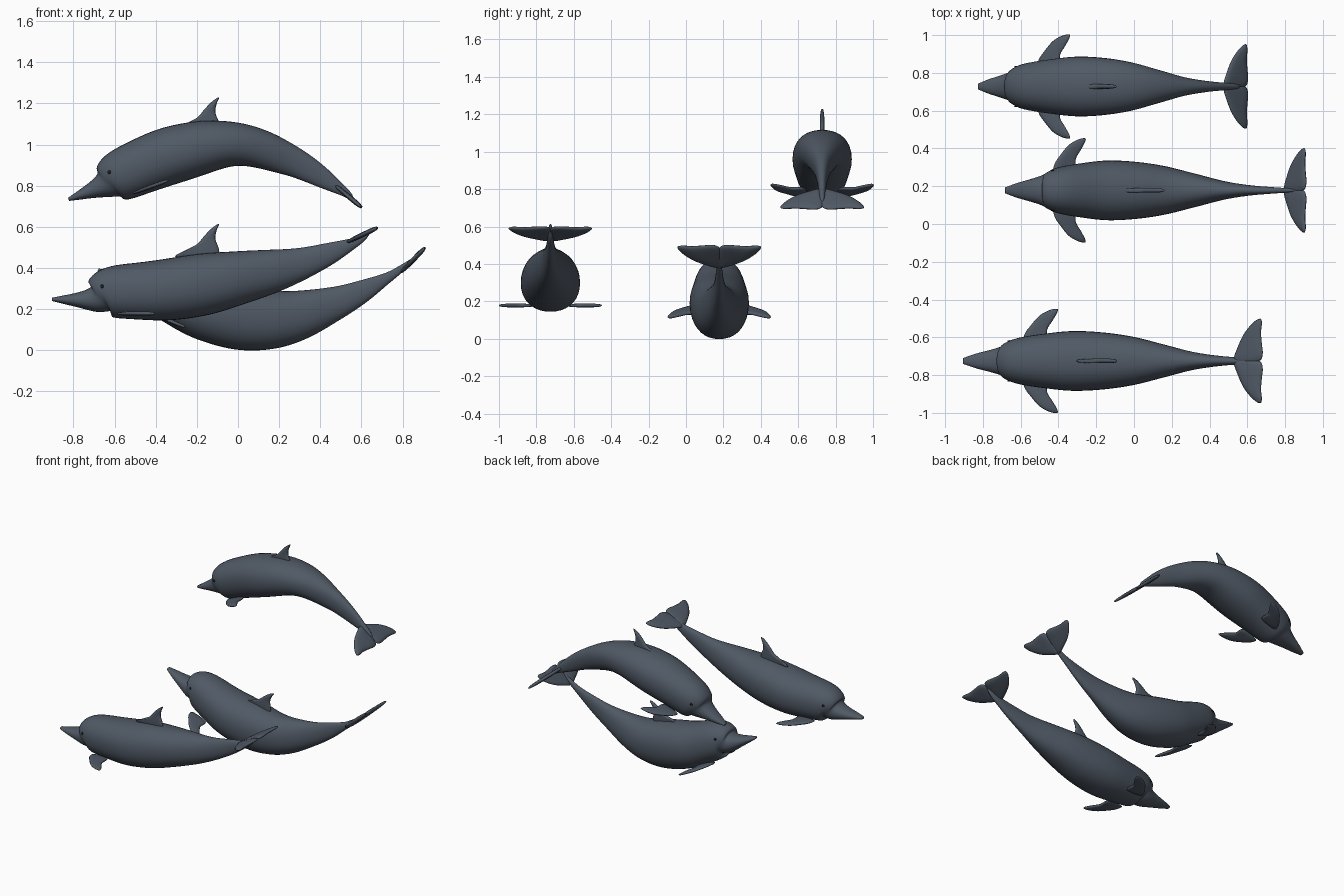
import bpy, bmesh, math
from mathutils import Vector, Matrix

if "Cube" in bpy.data.objects:
    bpy.data.objects.remove(bpy.data.objects["Cube"])

def material(name, rgb):
    m = bpy.data.materials.new(name)
    m.diffuse_color = (*rgb, 1)
    m.use_nodes = True
    m.node_tree.nodes["Principled BSDF"].inputs["Base Color"].default_value = m.diffuse_color
    return m

SKIN = material("slate_skin", (0.08, 0.10, 0.13))
EYE = material("dark_eye", (0.012, 0.013, 0.016))

def finish(bm, name, mat):
    bmesh.ops.recalc_face_normals(bm, faces=bm.faces)
    me = bpy.data.meshes.new(name)
    bm.to_mesh(me)
    bm.free()
    me.materials.append(mat)
    for p in me.polygons:
        p.use_smooth = True
    ob = bpy.data.objects.new(name, me)
    bpy.context.collection.objects.link(ob)
    return ob

def spline(pts, t, closed=False):
    """Catmull-Rom point at parameter t on a list of tuples."""
    n = len(pts)
    i = math.floor(t) if closed else max(0, min(int(t), n - 2))
    f = t - i
    get = lambda k: Vector(pts[k % n] if closed else pts[max(0, min(n - 1, k))])
    a, b, c, d = (get(i + k) for k in (-1, 0, 1, 2))
    return 0.5 * (2 * b + (c - a) * f + (2 * a - 5 * b + 4 * c - d) * f * f
                  + (3 * b - a - 3 * c + d) * f ** 3)

# Half height and half width at 15 even stations, snout to tail
GIRTH = ((.008, .016), (.028, .045), (.058, .073), (.092, .094), (.123, .12), (.138, .142),
         (.150, .158), (.150, .151), (.131, .127), (.108, .088), (.08, .05), (.054, .028),
         (.027, .018), (.015, .012), (.006, .006))

def body_point(spine, swell, cy, t, ang):
    """Skin point at station t; sections stand square to the spine."""
    c = spline(spine, t / 2)
    d = (spline(spine, t / 2 + .02) - spline(spine, t / 2 - .02)).normalized()
    h, w = spline(GIRTH, t)
    h *= 1 + swell * math.exp(-((t - 8) / 2) ** 2)
    cs, sn = (math.copysign(abs(k) ** .91, k) for k in (math.cos(ang), math.sin(ang)))
    return Vector((c.x - d.y * h * sn, cy + w * cs, c.y + d.x * h * sn))

def body(name, spine, swell, cy, ring=36, sub=6):
    bm = bmesh.new()
    count = (len(GIRTH) - 1) * sub
    rings = [[bm.verts.new(body_point(spine, swell, cy, i / sub, 2 * math.pi * k / ring))
              for k in range(ring)] for i in range(count + 1)]
    for a, b in zip(rings, rings[1:]):
        for k in range(ring):
            n = (k + 1) % ring
            bm.faces.new((a[k], a[n], b[n], b[k]))
    bm.faces.new(rings[0])
    bm.faces.new(rings[-1])
    return finish(bm, name, SKIN)

def blade(name, outline, thick, mat, mirror=False):
    """Thin lens-shaped fin from an outline in local xy; optionally mirrored in y."""
    bm = bmesh.new()
    sub = 4
    pts = [spline(outline, i / sub, True) for i in range(len(outline) * sub)]
    n = len(pts)
    mid = sum(pts, Vector((0, 0))) / n
    for sy in ((1, -1) if mirror else (1,)):
        def ring(scale, h):
            out = []
            for p in pts:
                q = mid + (p - mid) * scale
                out.append(bm.verts.new(mat @ Vector((q.x, sy * q.y, h))))
            return out
        edge = ring(1, 0)
        for side in (1, -1):
            prev = edge
            for sc, h in ((0.93, 0.55), (0.7, 0.85), (0.4, 1)):
                cur = ring(sc, side * h * thick / 2)
                for k in range(n):
                    m = (k + 1) % n
                    bm.faces.new((prev[k], prev[m], cur[m], cur[k]))
                prev = cur
            bm.faces.new(prev)
    return finish(bm, name, SKIN)

def place(y, x, z, pitch):
    return Matrix.Translation((x, y, z)) @ Matrix.Rotation(-math.radians(pitch), 4, 'Y')

# Fin outlines: half of the tail fluke, flipper, dorsal fin
FLUKE = ((0, -.012), (0, .02), (.015, .06), (.055, .14), (.108, .2), (.15, .224),
         (.163, .205), (.158, .15), (.163, .09), (.168, .04), (.152, .002), (.08, -.015))
FLIPPER = ((0, .09), (0, .14), (.035, .19), (.08, .24), (.13, .268), (.172, .276),
           (.175, .26), (.15, .215), (.12, .165), (.11, .09))
DORSAL = ((-.10, -.03), (-.06, .003), (0, .035), (.04, .08), (.075, .115), (.108, .135),
          (.097, .105), (.09, .06), (.108, .005), (.09, -.05))

def dolphin(name, cy, swell, spine, fluke, flipper, dorsal):
    """Bend one dolphin along a side-view spine; fins are given as x, z, pitch."""
    body(name + "_dolphin_body", spine, swell, cy)
    blade(name + "_dolphin_tail_fluke", FLUKE, .024, place(cy, *fluke), True)
    blade(name + "_dolphin_flippers", FLIPPER, .02, place(cy, *flipper), True)
    blade(name + "_dolphin_dorsal_fin", DORSAL, .024,
          place(cy, *dorsal) @ Matrix.Rotation(math.pi / 2, 4, 'X'))
    # Small eyes set into the head
    bm = bmesh.new()
    for ang in (.3, math.pi - .3):
        p = body_point(spine, swell, cy, 3.6, ang)
        bmesh.ops.create_uvsphere(bm, u_segments=12, v_segments=8, radius=.009,
                                  matrix=Matrix.Translation(p) @ Matrix.Diagonal((1, .5, 1, 1)))
    finish(bm, name + "_dolphin_eyes", EYE)

dolphin("leaping", .728, -.19,
        ((-.824, .733), (-.664, .797), (-.58, .846), (-.305, .953),
         (-.01, 1.001), (.26, .92), (.498, .782), (.56, .73)),
        (.475, .80, -40), (-.505, .765, 20), (-.2, 1.095, 0))
dolphin("gliding", -.725, 0,
        ((-.904, .247), (-.712, .247), (-.62, .281), (-.33, .296),
         (0, .351), (.3, .418), (.555, .517), (.64, .574)),
        (.53, .525, 25.5), (-.58, .178, 0), (-.2, .48, 0))
dolphin("rising", .178, .09,
        ((-.681, .39), (-.505, .313), (-.406, .308), (-.145, .198),
         (.17, .15), (.47, .227), (.722, .349), (.855, .445)),
        (.795, .38, 46), (-.42, .178, -22), (.03, .325, -12))
